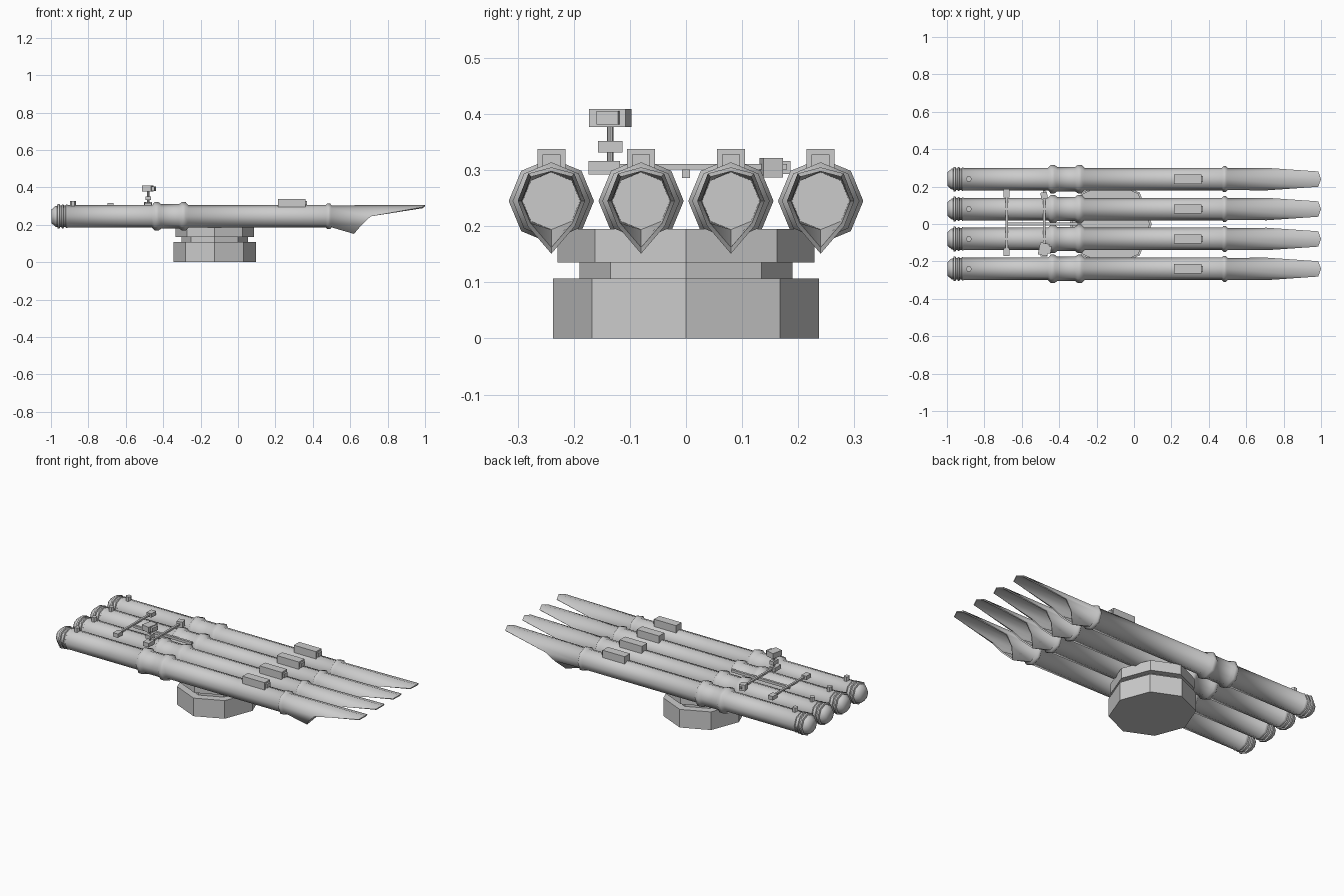
import bpy, bmesh, math
from mathutils import Matrix

if "Cube" in bpy.data.objects:
    bpy.data.objects.remove(bpy.data.objects["Cube"])

ZC = 0.245                      # height of the tube axes
TUBE_Y = (-0.24, -0.08, 0.08, 0.24)


def finish(name, bm, smooth=False):
    bmesh.ops.recalc_face_normals(bm, faces=bm.faces)
    me = bpy.data.meshes.new(name)
    bm.to_mesh(me)
    bm.free()
    ob = bpy.data.objects.new(name, me)
    bpy.context.collection.objects.link(ob)
    if smooth:
        bpy.ops.object.select_all(action='DESELECT')
        ob.select_set(True)
        bpy.context.view_layer.objects.active = ob
        bpy.ops.object.shade_smooth_by_angle(angle=math.radians(52))
    return ob


def box(name, x0, x1, y0, y1, z0, z1, turn=0):
    bm = bmesh.new()
    bmesh.ops.create_cube(bm, size=1)
    bmesh.ops.scale(bm, vec=(x1 - x0, y1 - y0, z1 - z0), verts=bm.verts)
    ob = finish(name, bm)
    ob.location = ((x0 + x1) / 2, (y0 + y1) / 2, (z0 + z1) / 2)
    ob.rotation_euler.z = math.radians(turn)
    return ob


def prism(name, cx, cy, rx, ry, z0, z1, sides=8):
    bm = bmesh.new()
    bmesh.ops.create_cone(bm, cap_ends=True, segments=sides, radius1=1, radius2=1, depth=1,
                          matrix=Matrix.Rotation(math.pi / 2, 4, 'Z'))
    bmesh.ops.scale(bm, vec=(rx, ry, z1 - z0), verts=bm.verts)
    ob = finish(name, bm)
    ob.location = (cx, cy, (z0 + z1) / 2)
    return ob


# Turntable base
prism("base_lower", -0.125, 0, 0.22, 0.237, 0, 0.107)
prism("base_neck", -0.125, 0, 0.178, 0.19, 0.105, 0.137)
prism("base_upper", -0.125, 0, 0.21, 0.229, 0.135, 0.195)

# Tube outline: (x, radius) from rounded breech to the muzzle collar
profile = [(-0.998, 0.036), (-0.975, 0.056),
           (-0.967, 0.056), (-0.964, 0.066), (-0.954, 0.066), (-0.951, 0.058),
           (-0.944, 0.058), (-0.941, 0.064), (-0.934, 0.064), (-0.931, 0.058),
           (-0.922, 0.058), (-0.919, 0.063), (-0.914, 0.063), (-0.911, 0.06),
           (-0.46, 0.06), (-0.445, 0.076), (-0.425, 0.076), (-0.41, 0.065),
           (-0.315, 0.065), (-0.30, 0.076), (-0.28, 0.076), (-0.265, 0.06),
           (0.47, 0.06), (0.478, 0.069), (0.492, 0.069), (0.50, 0.059)]

# Scooped muzzle lip: one (x, y, z) per octagon corner, z relative to the axis
half = [(0.62, 0, -0.094), (0.662, 0.042, -0.045), (0.71, 0.06, 0.0),
        (0.985, 0.041, 0.049), (1.0, 0, 0.06)]
lip = half + [(x, -y, z) for x, y, z in reversed(half[1:4])]


def tube(y0):
    bm = bmesh.new()

    def circle(x, r):
        pts = [(i - 2) * math.pi / 4 for i in range(8)]
        return [(x, r * math.cos(a), r * math.sin(a)) for a in pts]

    rings = [circle(x, r) for x, r in profile]
    rings.append(lip)
    rings.append([(x, y * 0.88, z * 0.88) for x, y, z in lip])
    rings.append(circle(0.56, 0.051))
    vs = [[bm.verts.new((x, y + y0, z + ZC)) for x, y, z in ring] for ring in rings]
    for a, b in zip(vs, vs[1:]):
        for i in range(8):
            j = (i + 1) % 8
            bm.faces.new((a[i], a[j], b[j], b[i]))
    bm.faces.new(vs[0])
    bm.faces.new(vs[-1])
    finish("launch_tube", bm, True)


for y in TUBE_Y:
    tube(y)
    prism("breech_knob", -0.883, y, 0.016, 0.016, 0.29, 0.326, 6)
    box("tube_box", 0.215, 0.36, y - 0.025, y + 0.025, 0.285, 0.338)
    box("tube_box_plug", 0.355, 0.37, y - 0.016, y + 0.016, 0.305, 0.328)

# Frame of thin rods bridging the inner tubes
for x in (-0.68, -0.48):
    box("cross_rod", x - 0.006, x + 0.006, -0.17, 0.18, 0.301, 0.311)
box("long_rod", -0.68, -0.30, -0.007, 0.007, 0.286, 0.301)
box("rod_clamp_left", -0.697, -0.665, -0.172, -0.128, 0.293, 0.316)
box("rod_clamp_right", -0.697, -0.665, 0.142, 0.186, 0.293, 0.316)
box("rod_grip", -0.498, -0.463, 0.134, 0.170, 0.287, 0.322, 12)

# Sight on its post
box("sight_foot", -0.50, -0.462, -0.174, -0.118, 0.292, 0.316)
prism("sight_post", -0.48, -0.135, 0.006, 0.006, 0.31, 0.38)
box("sight_joint", -0.494, -0.466, -0.157, -0.113, 0.331, 0.352)
box("sight_head", -0.508, -0.458, -0.168, -0.102, 0.377, 0.409, -12)
box("sight_lens", -0.47, -0.443, -0.157, -0.118, 0.381, 0.405, -12)
